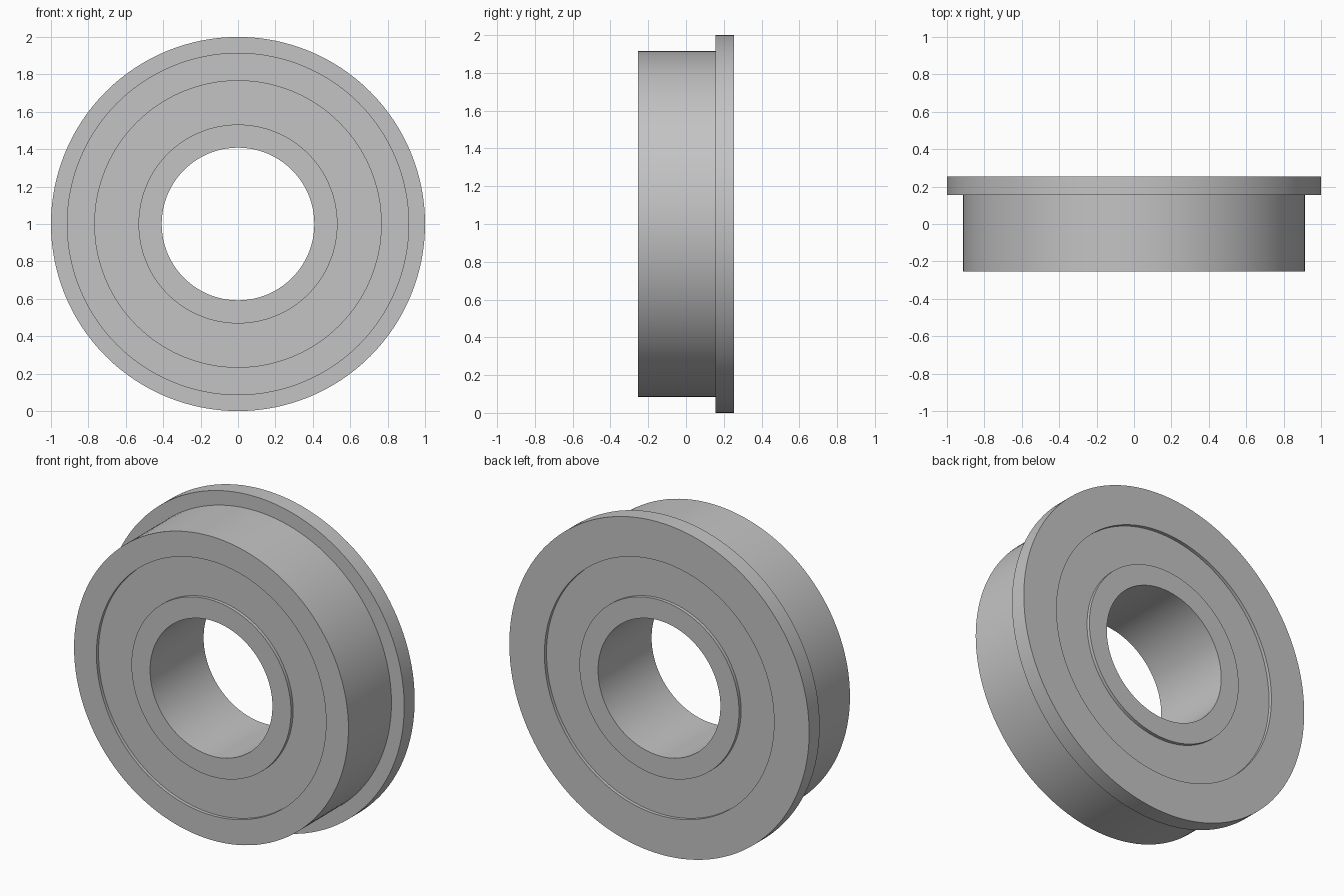
import bpy, bmesh, math
from mathutils import Matrix, Vector

cube = bpy.data.objects.get("Cube")
if cube:
    bpy.data.objects.remove(cube, do_unlink=True)

SEGMENTS = 128
HALF = 0.255           # half of the bearing width
FLANGE_FRONT = 0.155   # front side of the flange
SHIELD = 0.235         # half width at the recessed shields
BORE, INNER, OUTER, BODY, FLANGE = 0.408, 0.532, 0.766, 0.915, 1.0

steel = bpy.data.materials.new("steel grey")
steel.use_nodes = True
colour = (0.55, 0.55, 0.55, 1)
steel.diffuse_color = colour
steel.node_tree.nodes["Principled BSDF"].inputs["Base Color"].default_value = colour


def lathe(name, profile):
    """Spin a closed (radius, y) profile about the y axis."""
    bm = bmesh.new()
    verts = [bm.verts.new((r, y, 0)) for r, y in profile]
    edges = [bm.edges.new((v, verts[(i + 1) % len(verts)]))
             for i, v in enumerate(verts)]
    bmesh.ops.spin(bm, geom=verts + edges, cent=(0, 0, 0), axis=(0, 1, 0),
                   angle=math.tau, steps=SEGMENTS, use_merge=True)
    bmesh.ops.remove_doubles(bm, verts=bm.verts, dist=1e-5)
    bmesh.ops.recalc_face_normals(bm, faces=bm.faces)
    bmesh.ops.transform(bm, matrix=Matrix.Translation(Vector((0, 0, FLANGE))),
                        verts=bm.verts)
    mesh = bpy.data.meshes.new(name)
    bm.to_mesh(mesh)
    bm.free()
    mesh.materials.append(steel)
    obj = bpy.data.objects.new(name, mesh)
    bpy.context.collection.objects.link(obj)
    bpy.ops.object.select_all(action='DESELECT')
    obj.select_set(True)
    bpy.context.view_layer.objects.active = obj
    bpy.ops.object.shade_smooth_by_angle(angle=math.radians(30))
    return obj


def ring(inside, outside, half):
    return [(inside, -half), (outside, -half), (outside, half), (inside, half)]


# Outer race with the flange at the back
lathe("outer_ring", [(OUTER, -HALF), (BODY, -HALF), (BODY, FLANGE_FRONT),
                     (FLANGE, FLANGE_FRONT), (FLANGE, HALF), (OUTER, HALF)])
# Inner race around the bore
lathe("inner_ring", ring(BORE, INNER, HALF))
# Recessed shields between the races
lathe("shield", ring(INNER, OUTER, SHIELD))
